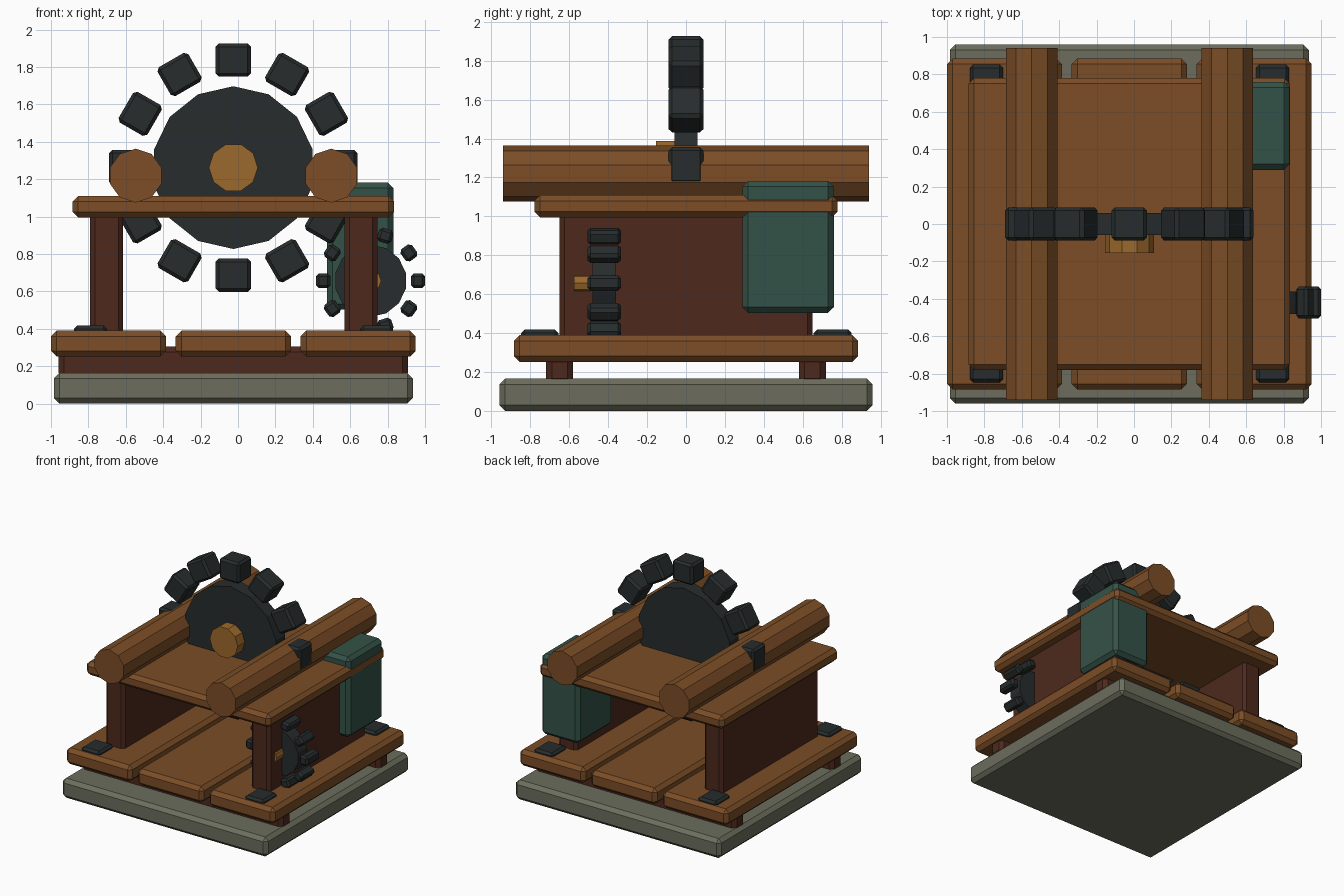
import bpy, bmesh
from math import pi, cos, sin
from mathutils import Matrix, Vector

if "Cube" in bpy.data.objects:
    bpy.data.objects.remove(bpy.data.objects["Cube"])


def material(name, rgb):
    m = bpy.data.materials.new(name)
    m.diffuse_color = (*rgb, 1)
    m.use_nodes = True
    m.node_tree.nodes["Principled BSDF"].inputs["Base Color"].default_value = m.diffuse_color
    return m


WOOD = material("wood", (0.20, 0.075, 0.020))
DARK = material("dark_wood", (0.075, 0.022, 0.012))
STONE = material("stone", (0.15, 0.155, 0.11))
IRON = material("iron", (0.020, 0.025, 0.025))
TEAL = material("teal_paint", (0.034, 0.085, 0.063))
BRASS = material("brass", (0.33, 0.14, 0.025))


def finish(bm, name, mat):
    me = bpy.data.meshes.new(name)
    bm.to_mesh(me)
    bm.free()
    me.materials.append(mat)
    ob = bpy.data.objects.new(name, me)
    bpy.context.collection.objects.link(ob)
    return ob


def add_block(bm, size, matrix, bevel):
    # chamfered block placed by a matrix
    part = bmesh.new()
    bmesh.ops.create_cube(part, size=1, matrix=Matrix.Diagonal((*size, 1)))
    bmesh.ops.bevel(part, geom=part.edges[:], offset=bevel, segments=1, affect='EDGES')
    part.transform(matrix)
    tmp = bpy.data.meshes.new("tmp")
    part.to_mesh(tmp)
    part.free()
    bm.from_mesh(tmp)
    bpy.data.meshes.remove(tmp)


def box(name, x, y, z, mat, bevel=0.03):
    lo, hi = Vector((x[0], y[0], z[0])), Vector((x[1], y[1], z[1]))
    bm = bmesh.new()
    add_block(bm, hi - lo, Matrix.Translation((lo + hi) / 2), bevel)
    return finish(bm, name, mat)


def rod(name, x, z, r, y0, y1, n, start, mat):
    # n-sided prism along y, first corner at angle start
    bm = bmesh.new()
    ring = [(x + r * cos(start + 2 * pi * i / n), z + r * sin(start + 2 * pi * i / n)) for i in range(n)]
    a = [bm.verts.new((px, y0, pz)) for px, pz in ring]
    b = [bm.verts.new((px, y1, pz)) for px, pz in ring]
    bm.faces.new(a)
    bm.faces.new(b[::-1])
    for i in range(n):
        j = (i + 1) % n
        bm.faces.new((a[j], a[i], b[i], b[j]))
    bmesh.ops.recalc_face_normals(bm, faces=bm.faces[:])
    return finish(bm, name, mat)


def gear(name, x, y, z, disc_r, teeth, tooth_r, tooth, bevel, hub_r, hub_y):
    rod(name + "_disc", x, z, disc_r, y - 0.06, y + 0.06, 14, pi / 2, IRON)
    rod(name + "_hub", x, z, hub_r, hub_y, y + 0.03, 10, 0, BRASS)
    bm = bmesh.new()
    for i in range(teeth):
        m = (Matrix.Translation((x, y, z)) @ Matrix.Rotation(2 * pi * i / teeth, 4, 'Y')
             @ Matrix.Translation((tooth_r, 0, 0)))
        add_block(bm, Vector(tooth), m, bevel)
    finish(bm, name + "_teeth", IRON)


# Stone base, runners and deck planks
box("stone_base", (-0.985, 0.935), (-0.96, 0.96), (0, 0.165), STONE)
for s, end in ((-1, "front"), (1, "back")):
    box(end + "_runner", (-0.96, 0.91), (s * 0.65 - 0.07, s * 0.65 + 0.07), (0.135, 0.305), DARK)
for i, x in enumerate(((-1.0, -0.385), (-0.333, 0.283), (0.335, 0.95))):
    box(f"deck_plank_{i + 1}", x, (-0.885, 0.885), (0.252, 0.39), WOOD)

# Side walls, iron corner pads and table top
for side, x, px in (("left", (-0.79, -0.615), (-0.878, -0.70)), ("right", (0.57, 0.745), (0.652, 0.83))):
    box(side + "_wall", x, (-0.65, 0.65), (0.34, 1.03), DARK, 0.025)
    for end, y in (("front", (-0.848, -0.656)), ("back", (0.656, 0.852))):
        box(f"{side}_{end}_pad", px, y, (0.365, 0.417), IRON, 0.018)
box("table_top", (-0.885, 0.835), (-0.78, 0.78), (0.995, 1.11), WOOD)

# Logs lying on the table
for side, x in (("left", -0.547), ("right", 0.499)):
    rod(side + "_log", x, 1.219, 0.144, -0.94, 0.94, 10, pi / 2, WOOD)

# Painted box at the back right
box("control_box", (0.475, 0.832), (0.29, 0.76), (0.503, 1.182), TEAL, 0.03)

# Large and small gears
gear("large_gear", -0.025, 0, 1.262, 0.435, 12, 0.575, (0.178, 0.178, 0.19), 0.018, 0.131, -0.155)
gear("small_gear", 0.709, -0.42, 0.657, 0.193, 10, 0.253, (0.076, 0.172, 0.08), 0.016, 0.056, -0.575)
